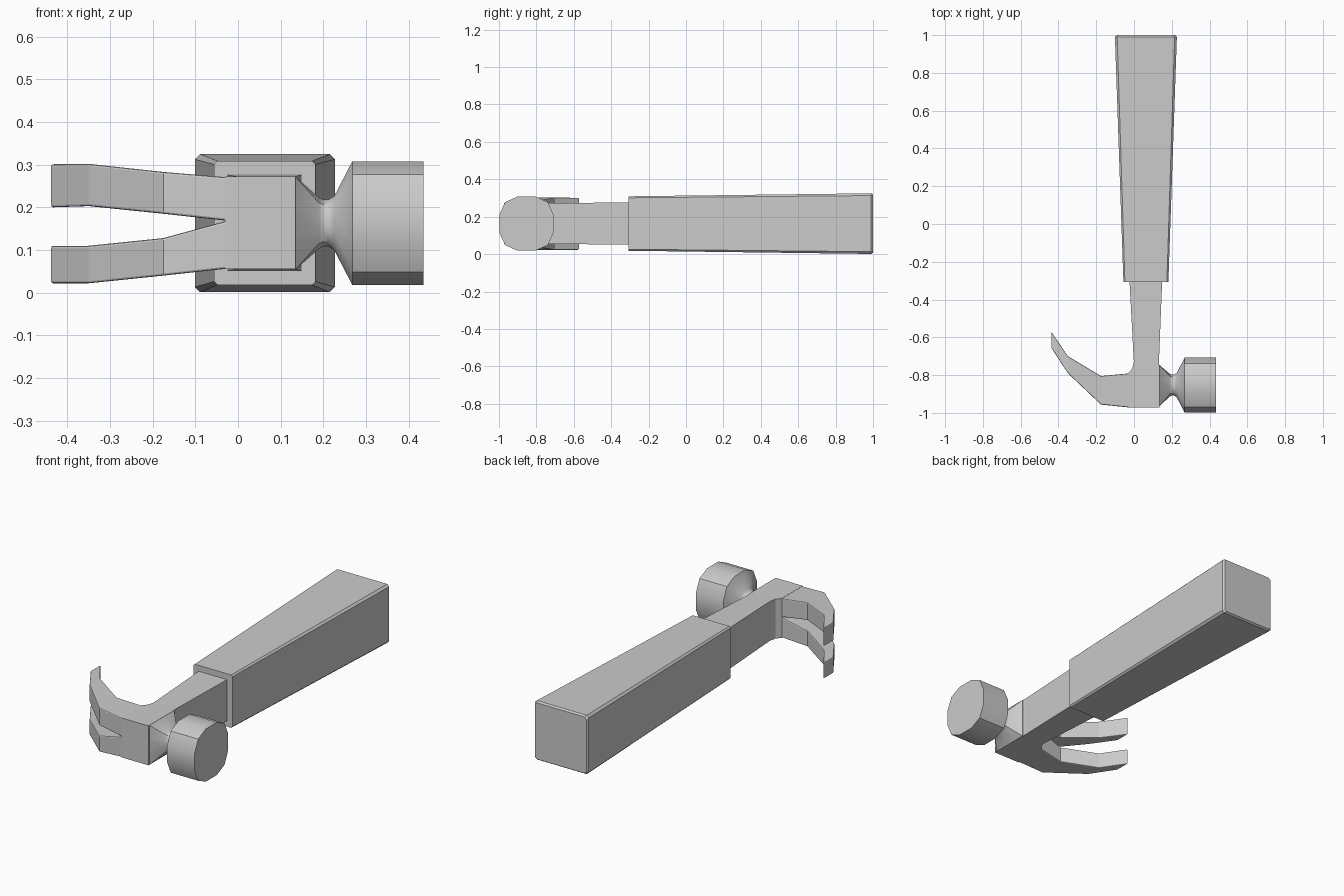
import bpy, bmesh

if "Cube" in bpy.data.objects:
    bpy.data.objects.remove(bpy.data.objects["Cube"])

CZ, CY = 0.163, -0.853   # handle axis height, striking head axis


def loft(name, sections, bevel=0.0, smooth=False):
    """Skin a list of equal-length cross-sections and cap both ends."""
    bm = bmesh.new()
    rings = [[bm.verts.new(p) for p in s] for s in sections]
    n = len(rings[0])
    for a, b in zip(rings, rings[1:]):
        for i in range(n):
            j = (i + 1) % n
            bm.faces.new((a[i], a[j], b[j], b[i]))
    bm.faces.new(rings[0])
    bm.faces.new(rings[-1])
    bmesh.ops.recalc_face_normals(bm, faces=bm.faces)
    me = bpy.data.meshes.new(name)
    bm.to_mesh(me)
    bm.free()
    ob = bpy.data.objects.new(name, me)
    bpy.context.collection.objects.link(ob)
    if bevel:
        m = ob.modifiers.new("soft_edges", 'BEVEL')
        m.width = bevel
        m.segments = 2
        m.limit_method = 'ANGLE'
        m.angle_limit = 0.8
    if smooth:
        bpy.ops.object.select_all(action='DESELECT')
        ob.select_set(True)
        bpy.context.view_layer.objects.active = ob
        bpy.ops.object.shade_smooth_by_angle(angle=0.6)
    return ob


def rect_y(y, x0, x1, z0, z1):
    return [(x0, y, z0), (x1, y, z0), (x1, y, z1), (x0, y, z1)]


def rect_x(x, y0, y1, z0, z1):
    return [(x, y0, z0), (x, y1, z0), (x, y1, z1), (x, y0, z1)]


def chamfered_y(y, x0, x1, z0, z1, c):
    return [(x0 + c, y, z0), (x1 - c, y, z0), (x1, y, z0 + c), (x1, y, z1 - c),
            (x1 - c, y, z1), (x0 + c, y, z1), (x0, y, z1 - c), (x0, y, z0 + c)]


def twelve_sided(x, r, cy=CY, square=False):
    """Rounded square of half-size r; square=True pushes corners fully out."""
    k = 1.0 if square else 0.79
    pts = []
    u, v = [(1, -0.33), (1, 0.33), (k, k)], None
    for _ in range(4):
        pts += [(x, cy + a * r, CZ + b * r) for a, b in u]
        u = [(-b, a) for a, b in u]
    return pts


# Tapered grip
loft("grip", [chamfered_y(-0.308, -0.056, 0.182, 0.018, 0.309, 0.008),
              chamfered_y(0.99, -0.101, 0.227, 0.001, 0.325, 0.012),
              chamfered_y(1.0, -0.093, 0.219, 0.008, 0.318, 0.012)])

# Shank flaring into the head block
loft("shank_and_head_block", [
    rect_y(-0.972, -0.03, 0.135, 0.055, 0.272),
    rect_y(-0.79, -0.03, 0.135, 0.055, 0.272),
    rect_y(-0.765, -0.009, 0.135, 0.055, 0.272),
    rect_y(-0.73, -0.001, 0.132, 0.055, 0.272),
    rect_y(-0.28, -0.025, 0.15, 0.05, 0.277)])

# Curved claw prongs: x, y near/far, height range
curve = [(-0.02, -0.972, -0.79), (-0.175, -0.956, -0.805),
         (-0.35, -0.79, -0.70), (-0.438, -0.655, -0.57)]
heights = {
    "claw_upper": [(0.168, 0.27), (0.185, 0.283), (0.203, 0.302), (0.2, 0.301)],
    "claw_lower": [(0.057, 0.17), (0.04, 0.128), (0.022, 0.11), (0.022, 0.11)],
}
for name, hs in heights.items():
    loft(name, [rect_x(x, a, b, z0, z1)
                for (x, a, b), (z0, z1) in zip(curve, hs)], bevel=0.005)

# Striking head: square root, pinched throat, twelve-sided poll
loft("striking_head", [
    twelve_sided(0.125, 0.1085, -0.855, True),
    twelve_sided(0.135, 0.1085, -0.855, True),
    twelve_sided(0.19, 0.06), twelve_sided(0.2, 0.055),
    twelve_sided(0.212, 0.055), twelve_sided(0.226, 0.064),
    twelve_sided(0.268, 0.145), twelve_sided(0.435, 0.145)], smooth=True)
